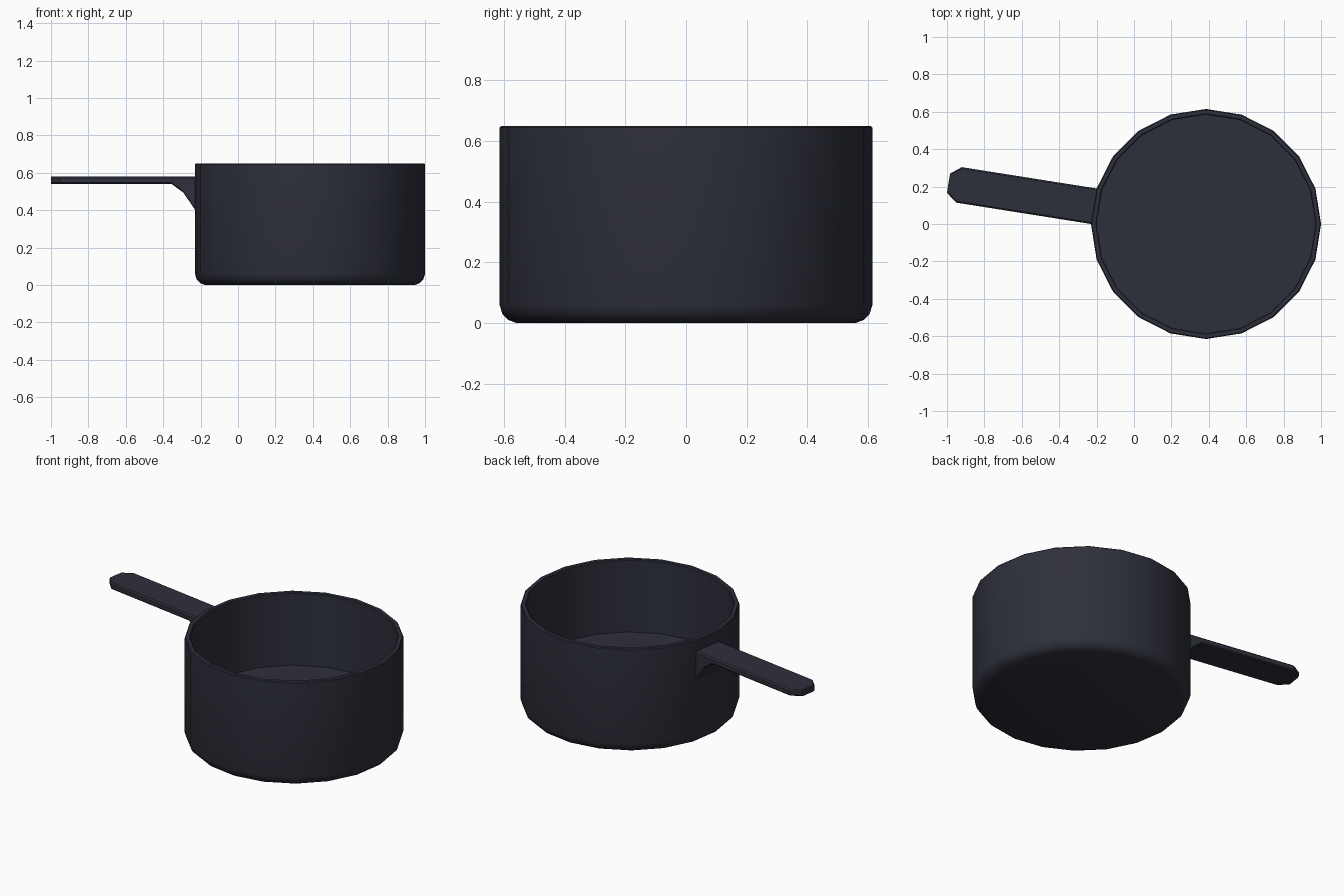
import bpy, bmesh, math
from mathutils import Vector

if "Cube" in bpy.data.objects:
    bpy.data.objects.remove(bpy.data.objects["Cube"])

CENTRE_X, SIDES = 0.385, 20

mat = bpy.data.materials.new("dark_metal")
mat.diffuse_color = (0.027, 0.029, 0.043, 1)
mat.use_nodes = True
mat.node_tree.nodes["Principled BSDF"].inputs["Base Color"].default_value = mat.diffuse_color


def finish(bm, name):
    bmesh.ops.recalc_face_normals(bm, faces=bm.faces)
    mesh = bpy.data.meshes.new(name)
    bm.to_mesh(mesh)
    bm.free()
    obj = bpy.data.objects.new(name, mesh)
    bpy.context.collection.objects.link(obj)
    mesh.materials.append(mat)
    bpy.ops.object.select_all(action='DESELECT')
    obj.select_set(True)
    bpy.context.view_layer.objects.active = obj
    bpy.ops.object.shade_smooth_by_angle(angle=math.radians(35))
    return obj


def loft(bm, rings):
    # Bridge matching rings of points and cap both ends
    loops = [[bm.verts.new(p) for p in ring] for ring in rings]
    n = len(loops[0])
    for a, b in zip(loops, loops[1:]):
        for i in range(n):
            j = (i + 1) % n
            bm.faces.new((a[i], a[j], b[j], b[i]))
    bm.faces.new(loops[0])
    bm.faces.new(loops[-1])


# Pot body: 20-sided profile from underside, over the rim, to the inner floor
profile = [(0.56, 0.0), (0.586, 0.01), (0.606, 0.03), (0.615, 0.06),
           (0.615, 0.645), (0.61, 0.65), (0.59, 0.65), (0.585, 0.645), (0.585, 0.2)]
rings = []
for r, z in profile:
    rings.append([(CENTRE_X + r * math.cos(i * math.tau / SIDES),
                   r * math.sin(i * math.tau / SIDES), z) for i in range(SIDES)])
bm = bmesh.new()
loft(bm, rings)
finish(bm, "pot_body")

# Handle: grows squarely out of one wall facet, flared below at the root
angle = math.radians(171)
along = Vector((math.cos(angle), math.sin(angle), 0))
across = Vector((-along.y, along.x, 0))
stations = [(0.603, 0.096, 0.395), (0.672, 0.096, 0.495), (0.735, 0.096, 0.54),
            (1.337, 0.096, 0.54), (1.394, 0.052, 0.54)]  # distance, half width, underside
top, b = 0.58, 0.008
rings = []
for u, w, low in stations:
    section = [(-w, low + b), (-w + b, low), (w - b, low), (w, low + b),
               (w, top - b), (w - b, top), (-w + b, top), (-w, top - b)]
    rings.append([Vector((CENTRE_X, 0, z)) + along * u + across * v for v, z in section])
bm = bmesh.new()
loft(bm, rings)
finish(bm, "handle")
